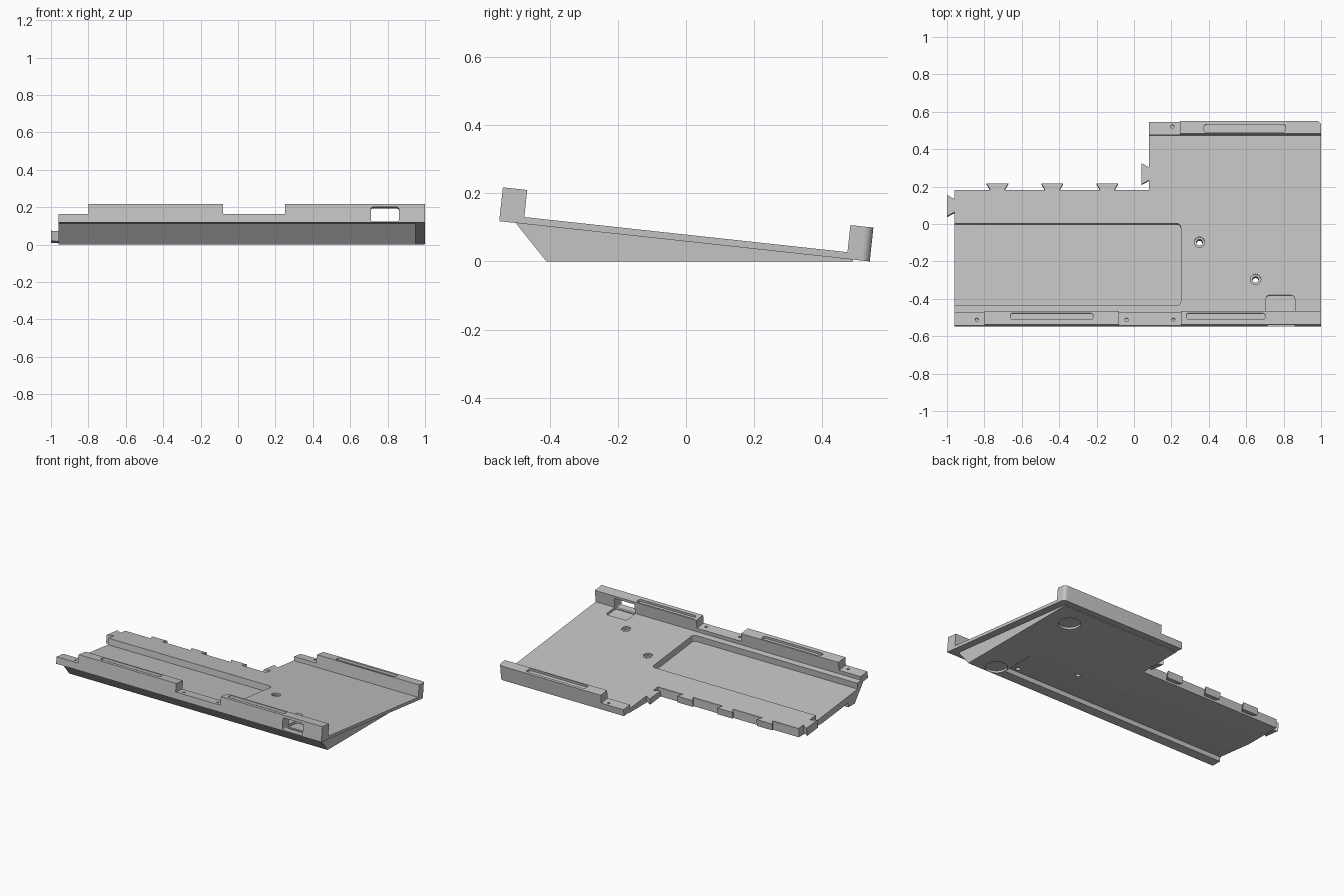
import bpy, bmesh, math
from mathutils import Matrix, Vector

if "Cube" in bpy.data.objects:
    bpy.data.objects.remove(bpy.data.objects["Cube"])

# Everything on the tilted deck is modelled flat, then tipped by TILT
TILT = Matrix.Translation((0, 0, 0.0587)) @ Matrix.Rotation(math.radians(-6.2), 4, 'X')
WORLD = Matrix.Identity(4)

grey = bpy.data.materials.new("light_grey")
grey.diffuse_color = (0.55, 0.55, 0.55, 1)
grey.use_nodes = True
grey.node_tree.nodes["Principled BSDF"].inputs["Base Color"].default_value = grey.diffuse_color


def prism(name, pts, lo, hi, axis='Z', mat=TILT):
    """Extrude a 2D outline along an axis: Z uses (x,y), Y uses (x,z), X uses (y,z)."""
    def place(a, b, c):
        return {'Z': (a, b, c), 'Y': (a, c, b), 'X': (c, a, b)}[axis]
    bm = bmesh.new()
    bottom = [bm.verts.new(place(a, b, lo)) for a, b in pts]
    top = [bm.verts.new(place(a, b, hi)) for a, b in pts]
    bm.faces.new(bottom)
    bm.faces.new(top)
    n = len(pts)
    for i in range(n):
        j = (i + 1) % n
        bm.faces.new((bottom[i], bottom[j], top[j], top[i]))
    bmesh.ops.recalc_face_normals(bm, faces=bm.faces)
    bm.transform(mat)
    me = bpy.data.meshes.new(name)
    bm.to_mesh(me)
    bm.free()
    me.materials.append(grey)
    ob = bpy.data.objects.new(name, me)
    bpy.context.collection.objects.link(ob)
    return ob


def rect(x0, x1, y0, y1, r=0.0):
    if not r:
        return [(x0, y0), (x1, y0), (x1, y1), (x0, y1)]
    pts = []
    for k, (cx, cy) in enumerate([(x1 - r, y1 - r), (x0 + r, y1 - r),
                                  (x0 + r, y0 + r), (x1 - r, y0 + r)]):
        for s in range(6):
            a = math.radians(90 * k + 18 * s)
            pts.append((cx + r * math.cos(a), cy + r * math.sin(a)))
    return pts


def circle(x, y, r, n=28):
    return [(x + r * math.cos(2 * math.pi * i / n), y + r * math.sin(2 * math.pi * i / n))
            for i in range(n)]


def corner(x, y, r):
    """Rounded outer corner towards +x +y."""
    return [(x - r + r * math.cos(math.radians(a)), y - r + r * math.sin(math.radians(a)))
            for a in range(0, 91, 15)]


def cut(ob, cutters):
    for c in cutters:
        m = ob.modifiers.new("cut", 'BOOLEAN')
        m.operation = 'DIFFERENCE'
        m.solver = 'EXACT'
        m.object = c
    dg = bpy.context.evaluated_depsgraph_get()
    me = bpy.data.meshes.new_from_object(ob.evaluated_get(dg))
    ob.modifiers.clear()
    ob.data = me


# Deck: thin L-shaped plate
deck = prism("deck", [(-0.96, -0.552), (1, -0.552)] + corner(1, 0.543, 0.025) +
             [(0.08, 0.543), (0.08, 0.181), (-0.96, 0.181)], 0, 0.02)

# Wedge base: flat underside, sloping front
wedge = prism("wedge_base", [(-0.50, 0.1227), (-0.50, 0.1127), (-0.41, 0), (0.49, 0),
                             (0.49, 0.0152)], -0.96, 0.95, 'X', WORLD)

# Front rail: stepped height along x
front_rail = prism("front_rail", [(-0.96, 0.02), (1, 0.02), (1, 0.1), (0.25, 0.1), (0.25, 0.045),
                                  (-0.08, 0.045), (-0.08, 0.1), (-0.8, 0.1), (-0.8, 0.045),
                                  (-0.96, 0.045)], -0.552, -0.48, 'Y')

# Back rail: low end and tall rounded end
back_low = prism("back_rail_low", rect(0.08, 0.245, 0.475, 0.543), 0.02, 0.045)
back_rail = prism("back_rail", [(0.245, 0.475), (1, 0.475)] + corner(1, 0.543, 0.025) +
                  [(0.245, 0.543)], 0.02, 0.1)

# Dovetail tabs along the back edge and on the two left-facing edges
for i, x in enumerate((-0.73, -0.437, -0.143)):
    prism(f"back_tab_{i + 1}", [(x - 0.038, 0.175), (x + 0.038, 0.175), (x + 0.038, 0.181),
                                (x + 0.058, 0.215), (x - 0.058, 0.215), (x - 0.038, 0.181)],
          -0.025, 0.02)
for name, x, y, lo in (("left_tab", -0.96, 0.097, -0.035), ("inner_left_tab", 0.08, 0.268, -0.02)):
    prism(name, [(x + 0.006, y - 0.035), (x + 0.006, y + 0.035), (x, y + 0.035),
                 (x - 0.04, y + 0.057), (x - 0.04, y - 0.057), (x, y - 0.035)], lo, 0.02)

# Cutters
pocket = prism("pocket_cutter", rect(-1.2, 0.25, -0.44, 0, 0.02), -0.022, 0.05)
port = prism("port_cutter", rect(0.71, 0.86, 0.004, 0.083, 0.012), -0.6, -0.47, 'Y')
port_well = prism("port_well_cutter", rect(0.705, 0.86, -0.488, -0.385, 0.02), 0.004, 0.083)
notch = prism("notch_cutter", rect(-1.2, 0.08, 0.181, 0.8), -0.3, 0.3, 'Z', WORLD)
cavity = prism("cavity_cutter", rect(-1.2, 0.72, -0.335, 0.1), -0.3, -0.066)
screws, sinks = [], []
for x, y in ((0.35, -0.1), (0.65, -0.3)):
    screws.append(prism("screw_cutter", circle(x, y, 0.016), -0.3, 0.1))
    sinks.append(prism("sink_cutter", circle(x, y, 0.028), 0.008, 0.1))
feet = [prism("foot_cutter", circle(0.79, y, 0.067, 40), -0.05, 0.014, 'Z', WORLD)
        for y in (-0.34, 0.34)]
pins = [prism("pin_cutter", circle(x, -0.52, 0.009, 16), 0.025, 0.2)
        for x in (-0.84, -0.04, 0.21)]
back_pin = prism("pin_cutter", circle(0.205, 0.52, 0.009, 16), 0.025, 0.2)
front_slots = [prism("slot_cutter", rect(a, b, -0.525, -0.49, 0.012), 0.085, 0.2)
               for a, b in ((-0.66, -0.22), (0.28, 0.70))]
back_slot = prism("slot_cutter", rect(0.375, 0.81, 0.483, 0.525, 0.012), 0.085, 0.2)

cut(deck, [pocket, port, port_well] + screws + sinks)
cut(wedge, [notch, cavity, pocket, port_well] + screws + feet)
cut(front_rail, [port, port_well] + pins + front_slots)
cut(back_low, [back_pin])
cut(back_rail, [back_slot])

for ob in list(bpy.data.objects):
    if "_cutter" in ob.name:
        bpy.data.objects.remove(ob)

# Smooth only the rounded corners and holes
for ob in bpy.data.objects:
    ob.select_set(True)
    bpy.context.view_layer.objects.active = ob
bpy.ops.object.shade_smooth_by_angle(angle=math.radians(30))
